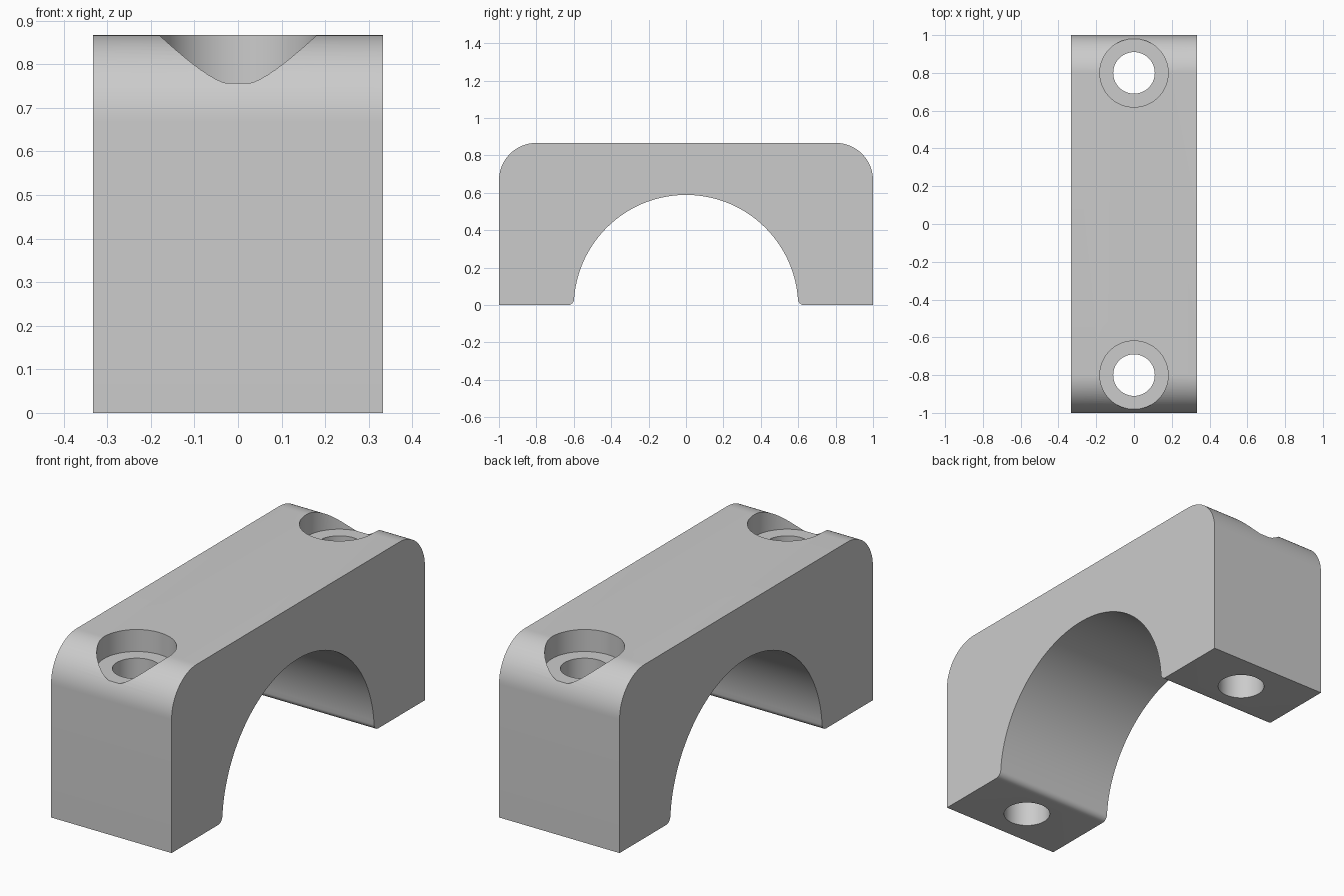
import bpy, bmesh
from math import sin, cos, pi, sqrt, atan2

if "Cube" in bpy.data.objects:
    bpy.data.objects.remove(bpy.data.objects["Cube"])

HALF_W, HEIGHT, CORNER = 0.333, 0.867, 0.2
ARCH_R, ARCH_Z, LIP = 0.6, -0.011, 0.033
HOLE_Y, HOLE_R, BORE_R, BORE_Z = 0.8, 0.11, 0.181, 0.757

grey = bpy.data.materials.new("plain grey")
grey.use_nodes = True
colour = (0.6, 0.6, 0.6, 1)
grey.diffuse_color = colour
grey.node_tree.nodes["Principled BSDF"].inputs["Base Color"].default_value = colour


def arc(cy, cz, r, start, end, steps):
    """Points on an arc in the side plane."""
    angles = [start + (end - start) * i / steps for i in range(steps + 1)]
    return [(cy + r * cos(a), cz + r * sin(a)) for a in angles]


def make_object(name, bm):
    bmesh.ops.recalc_face_normals(bm, faces=bm.faces)
    mesh = bpy.data.meshes.new(name)
    bm.to_mesh(mesh)
    bm.free()
    mesh.materials.append(grey)
    obj = bpy.data.objects.new(name, mesh)
    bpy.context.collection.objects.link(obj)
    return obj


# Half of the clamp outline: arch, rounded lip, foot, rounded shoulder
lip_y = sqrt((ARCH_R + LIP) ** 2 - (LIP - ARCH_Z) ** 2)
tangent = atan2(LIP - ARCH_Z, lip_y)
half = arc(0, ARCH_Z, ARCH_R, pi / 2, tangent, 40)
half += arc(lip_y, LIP, LIP, pi + tangent, 1.5 * pi, 8)[1:]
half += [(1, 0)]
half += arc(1 - CORNER, HEIGHT - CORNER, CORNER, 0, pi / 2, 20)
outline = half + [(-y, z) for y, z in reversed(half[1:])]

# Clamp body: the outline extruded across the width
bm = bmesh.new()
side = bm.faces.new([bm.verts.new((-HALF_W, y, z)) for y, z in outline])
extruded = bmesh.ops.extrude_face_region(bm, geom=[side], use_keep_orig=True)
new_verts = [v for v in extruded["geom"] if isinstance(v, bmesh.types.BMVert)]
bmesh.ops.translate(bm, vec=(2 * HALF_W, 0, 0), verts=new_verts)
body = make_object("clamp_body", bm)


def screw_cutter(name, y):
    """Stepped cutter: a narrow through hole under a wide counterbore."""
    bm = bmesh.new()
    steps = 64
    profile = [(HOLE_R, -0.2), (HOLE_R, BORE_Z), (BORE_R, BORE_Z), (BORE_R, 1.1)]
    rings = [[bm.verts.new((r * cos(2 * pi * i / steps), y + r * sin(2 * pi * i / steps), z))
              for i in range(steps)] for r, z in profile]
    for low, high in zip(rings, rings[1:]):
        for i in range(steps):
            j = (i + 1) % steps
            bm.faces.new((low[i], low[j], high[j], high[i]))
    bm.faces.new(rings[0])
    bm.faces.new(rings[-1])
    obj = make_object(name, bm)
    obj.hide_render = True
    return obj


# Counterbored screw holes through both feet
bpy.context.view_layer.objects.active = body
for name, y in (("front_hole_cutter", -HOLE_Y), ("back_hole_cutter", HOLE_Y)):
    cutter = screw_cutter(name, y)
    mod = body.modifiers.new(name, 'BOOLEAN')
    mod.operation = 'DIFFERENCE'
    mod.solver = 'EXACT'
    mod.object = cutter
    bpy.ops.object.modifier_apply(modifier=mod.name)
    bpy.data.objects.remove(cutter)

# Smooth curved walls, crisp edges
bpy.ops.object.select_all(action='DESELECT')
body.select_set(True)
bpy.ops.object.shade_smooth_by_angle(angle=pi / 6)
